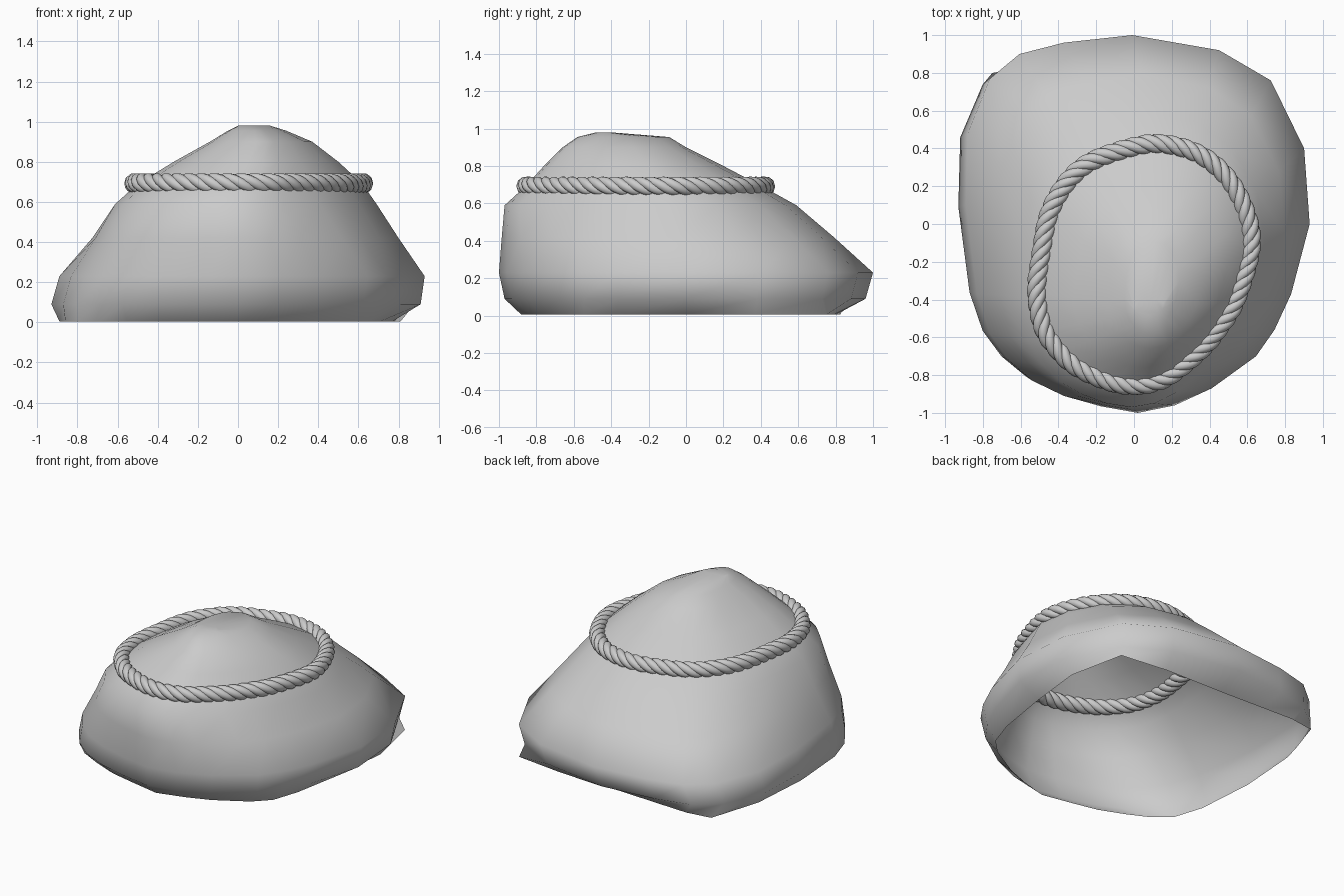
import bpy, bmesh, math
from mathutils import Vector

if "Cube" in bpy.data.objects:
    bpy.data.objects.remove(bpy.data.objects["Cube"])

# Matching plan outlines: squarish open rim, wide foot, and the line where the rope sits
RIM = [(.77, 0), (.81, .37), (.73, .75), (.4, .79), (-.03, .80), (-.35, .815), (-.58, .825),
       (-.75, .8), (-.86, .45), (-.89, .03), (-.86, -.37), (-.8, -.56), (-.69, -.66), (-.55, -.73),
       (-.38, -.8), (-.2, -.84), (0, -.88), (.18, -.83), (.34, -.77), (.55, -.65), (.65, -.55), (.71, -.37)]
FOOT = [(.93, 0), (.9, .4), (.72, .76), (.44, .92), (-.03, 1), (-.4, .96), (-.64, .9),
        (-.8, .77), (-.92, .48), (-.93, .1), (-.87, -.37), (-.8, -.58), (-.7, -.72), (-.57, -.83),
        (-.4, -.91), (-.2, -.965), (0, -1), (.2, -.96), (.4, -.87), (.64, -.7), (.74, -.56), (.83, -.37)]
ROPE = [(.62, -.12), (.585, .08), (.48, .26), (.32, .38), (.11, .425), (-.1, .38), (-.26, .31),
        (-.37, .2), (-.45, .05), (-.49, -.15), (-.515, -.36), (-.48, -.55), (-.40, -.67), (-.32, -.745),
        (-.22, -.80), (-.11, -.84), (0, -.855), (.1, -.84), (.2, -.795), (.36, -.66), (.45, -.55), (.54, -.4)]

# Height, x range, y range, blend from foot outline to rope outline
LEVELS = [(.09, -.93, .91, -.97, .96, 0),
          (.23, -.89, .93, -1, 1, 0), (.42, -.74, .80, -.985, .79, .4),
          (.59, -.62, .69, -.97, .59, .8), (.69, -.50, .62, -.86, .41, 1),
          (.80, -.32, .50, -.76, .20, 1), (.90, -.14, .37, -.66, .0, 1),
          (.955, -.05, .24, -.58, -.09, 1), (.98, .0, .16, -.48, -.40, 1)]


def finish(bm, name):
    bmesh.ops.recalc_face_normals(bm, faces=bm.faces)
    mesh = bpy.data.meshes.new(name)
    bm.to_mesh(mesh)
    bm.free()
    mesh.shade_smooth()
    obj = bpy.data.objects.new(name, mesh)
    bpy.context.collection.objects.link(obj)
    return obj


def normalise(points):
    xs, ys = zip(*points)
    return [((x - min(xs)) / (max(xs) - min(xs)), (y - min(ys)) / (max(ys) - min(ys)))
            for x, y in points]


def bridge(bm, a, b):
    n = len(a)
    for i in range(n):
        j = (i + 1) % n
        bm.faces.new((a[i], a[j], b[j], b[i]))


# Mound: open-bottomed lofted shell with a small cap
bm = bmesh.new()
rings = [[bm.verts.new((x, y, .005)) for x, y in RIM]]
for z, x0, x1, y0, y1, w in LEVELS:
    ring = []
    for (fx, fy), (rx, ry) in zip(normalise(FOOT), normalise(ROPE)):
        u, v = fx + (rx - fx) * w, fy + (ry - fy) * w
        ring.append(bm.verts.new((x0 + (x1 - x0) * u, y0 + (y1 - y0) * v, z)))
    rings.append(ring)
for lower, upper in zip(rings, rings[1:]):
    bridge(bm, lower, upper)
bm.faces.new(rings[-1])
finish(bm, "mound_shell")


# Rope: four helical strands following a closed smooth path
def path(t):
    n = len(ROPE)
    s = t * n
    i, f = int(s) % n, s - int(s)
    p = [Vector((*ROPE[(i + k) % n], .692)) for k in (-1, 0, 1, 2)]
    return .5 * (2 * p[1] + (p[2] - p[0]) * f + (2 * p[0] - 5 * p[1] + 4 * p[2] - p[3]) * f * f
                 + (3 * p[1] - p[0] - 3 * p[2] + p[3]) * f ** 3)


# Even spacing along the path
fine = [path(i / 2000) for i in range(2000)]
lengths = [0]
for i in range(2000):
    lengths.append(lengths[-1] + (fine[(i + 1) % 2000] - fine[i]).length)
STEPS, TURNS, STRANDS, SIDES = 300, 14, 4, 10
centres, k = [], 0
for s in range(STEPS):
    while lengths[k + 1] < lengths[-1] * s / STEPS:
        k += 1
    centres.append(fine[k])

bm = bmesh.new()
up = Vector((0, 0, 1))
for strand in range(STRANDS):
    strand_path = []
    for s, c in enumerate(centres):
        tangent = (centres[(s + 1) % STEPS] - centres[s - 1]).normalized()
        a = -math.tau * (TURNS * s / STEPS + strand / STRANDS)
        strand_path.append(c + (tangent.cross(up) * math.cos(a) + up * math.sin(a)) * .026)
    loops = []
    for s, p in enumerate(strand_path):
        t = (strand_path[(s + 1) % STEPS] - strand_path[s - 1]).normalized()
        side = t.cross(up).normalized()
        top = side.cross(t)
        loops.append([bm.verts.new(p + (side * math.cos(b) + top * math.sin(b)) * .026)
                      for b in (math.tau * j / SIDES for j in range(SIDES))])
    for s in range(STEPS):
        bridge(bm, loops[s], loops[(s + 1) % STEPS])
finish(bm, "rope_band")
